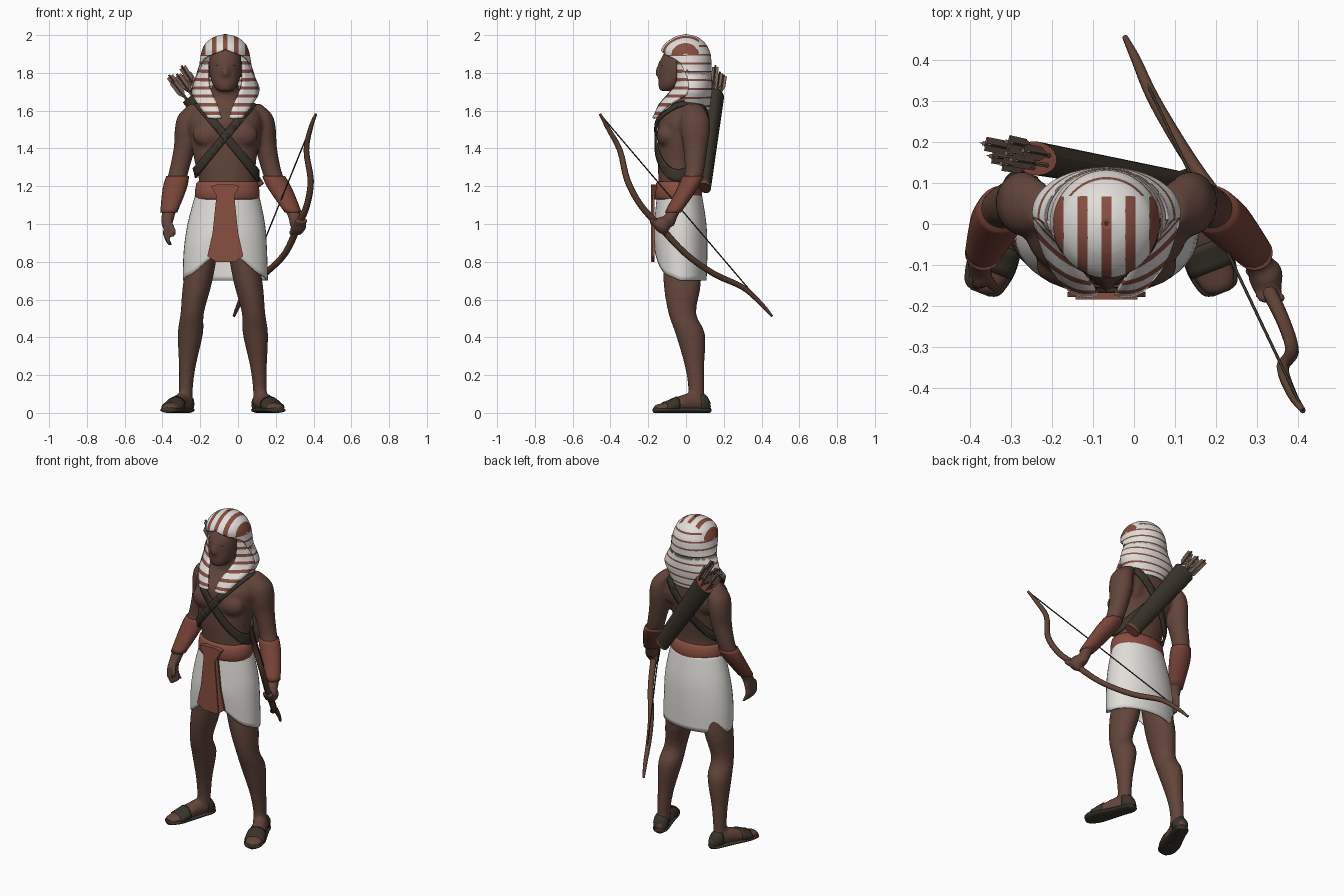
import bpy, bmesh, math
from mathutils import Matrix, Vector

if "Cube" in bpy.data.objects:
    bpy.data.objects.remove(bpy.data.objects["Cube"])

C = -.067  # body centre line
I = Matrix.Identity(4)


def material(name, *rgb):
    m = bpy.data.materials.new(name)
    m.use_nodes = True
    col = [((c / 255 + .055) / 1.055) ** 2.4 for c in rgb] + [1]
    m.diffuse_color = col
    m.node_tree.nodes["Principled BSDF"].inputs["Base Color"].default_value = col
    return m


SKIN = material("brown skin", 98, 69, 58)
LINEN = material("white linen", 226, 223, 218)
RED = material("red cloth", 136, 78, 64)
DARK_RED = material("dark red leather", 120, 68, 55)
LEATHER = material("dark leather", 58, 52, 42)
WOOD = material("bow wood", 96, 67, 53)
FEATHER = material("arrow feather", 118, 97, 83)


def fine(rows, k=4):
    """Smooth interpolation through the given sections."""
    out, ends = [], [rows[0], *rows, rows[-1]]
    for i in range(len(rows) - 1):
        for j in range(k):
            t = j / k
            out.append([q + .5 * t * (r - p + t * (2 * p - 5 * q + 4 * r - s + t * (3 * q - p - 3 * r + s)))
                        for p, q, r, s in zip(*ends[i:i + 4])])
    return out + [list(rows[-1])]


def loft(bm, rows, n=20, M=I, pad=0, caps=True):
    """Ellipse sections (x, y, z, rx, ry); a sixth value opens the front by that angle."""
    is_open = len(rows[0]) > 5
    rings = []
    for x, y, z, rx, ry, *gap in rows:
        g = max(0, gap[0]) if gap else 0
        ring = []
        for i in range(n + is_open):
            a = g - math.pi / 2 + (math.tau - 2 * g) * i / n
            ring.append(bm.verts.new(M @ Vector((x + (rx + pad) * math.cos(a), y + (ry + pad) * math.sin(a), z))))
        rings.append(ring)
    for a, b in zip(rings, rings[1:]):
        for i in range(n):
            j = (i + 1) % len(a)
            bm.faces.new((a[i], a[j], b[j], b[i]))
    if caps and not is_open:
        bm.faces.new(rings[0])
        bm.faces.new(rings[-1])


def ball(bm, loc, size):
    bmesh.ops.create_uvsphere(bm, u_segments=16, v_segments=10, radius=1,
                              matrix=Matrix.Translation(loc) @ Matrix.Diagonal((*size, 1)))


def plate(bm, outline, y, depth):
    f = bm.faces.new([bm.verts.new((C + x, y, z)) for x, z in outline])
    new = bmesh.ops.extrude_face_region(bm, geom=[f])["geom"]
    bmesh.ops.translate(bm, vec=(0, depth, 0), verts=[v for v in new if isinstance(v, bmesh.types.BMVert)])


def cut(bm, co, no, clear=False):
    bmesh.ops.bisect_plane(bm, geom=bm.verts[:] + bm.edges[:] + bm.faces[:], plane_co=co, plane_no=no,
                           clear_outer=clear)


def add(name, bm, mats, rule=None, smooth=True, thick=0):
    bmesh.ops.recalc_face_normals(bm, faces=bm.faces[:])
    for f in bm.faces:
        f.smooth = smooth
        f.material_index = rule(f.calc_center_median()) if rule else 0
    me = bpy.data.meshes.new(name)
    bm.to_mesh(me)
    bm.free()
    for m in mats:
        me.materials.append(m)
    ob = bpy.data.objects.new(name, me)
    bpy.context.collection.objects.link(ob)
    if thick:
        mod = ob.modifiers.new("thickness", "SOLIDIFY")
        mod.thickness, mod.offset = thick, 0
    return ob


# Torso, neck and head
TORSO = fine([(C, -.03, 1.05, .165, .11), (C + .01, -.04, 1.22, .15, .105), (C, -.038, 1.33, .163, .112),
              (C, -.025, 1.45, .185, .122), (C, -.018, 1.55, .195, .126), (C, .008, 1.62, .16, .095),
              (C, .008, 1.665, .095, .07), (C, -.01, 1.76, .06, .06)])
body = bmesh.new()
loft(body, TORSO, 32)
loft(body, fine([(C, -.1, 1.705, .04, .04), (C, -.072, 1.74, .068, .075), (C, -.045, 1.8, .083, .1),
                 (C, -.037, 1.86, .085, .102), (C, -.016, 1.92, .08, .09), (C, -.01, 1.965, .05, .05)]), 24)
loft(body, fine([(C, -.138, 1.785, .018, .02), (C, -.143, 1.8, .02, .022), (C, -.132, 1.86, .009, .012)]), 12)
ball(body, (C, -.125, 1.758), (.028, .02, .014))

for s in (-1, 1):
    # Chest, shoulder blades and ears
    ball(body, (C + s * .085, -.1, 1.47), (.088, .056, .068))
    ball(body, (C + s * .1, .05, 1.52), (.075, .05, .09))
    ball(body, (C + s * .088, -.005, 1.81), (.014, .022, .036))
    # Arms
    out = .11 if s > 0 else .05
    upper = [(C + s * .14, .035, 1.635, .05, .045), (C + s * .192, .046, 1.575, .058, .072),
             (C + s * .206, .05, 1.5, .062, .078), (C + s * .217, .05, 1.4, .057, .064)]
    lower = [(C + s * .25, .042, 1.265, .052, .05), (C + s * (.25 + out * .35), .008, 1.19, .057, .048),
             (C + s * (.25 + out), -.07, 1.06, .038, .036)]
    palm = (C + s * (.26 + out), -.105, .99, .028, .045)
    loft(body, fine(upper + lower + [palm]))
    bracer = bmesh.new()
    loft(bracer, fine(lower)[1:], pad=.007)
    add(("left" if s > 0 else "right") + "_bracer", bracer, [DARK_RED])
    # Legs
    L = -.08
    loft(body, fine([(L + s * .085, -.03, .95, .075, .09), (L + s * .132, -.02, .7, .077, .1),
                     (L + s * .162, -.02, .53, .062, .074), (L + s * .172, .022, .42, .067, .078),
                     (L + s * .188, .045, .25, .045, .052), (L + s * .196, .055, .13, .037, .043),
                     (L + s * .196, .05, .05, .038, .045)]))
    # Feet and sandals
    foot = fine([(0, .03, 0, .02, .025), (0, .05, .03, .038, .045), (0, .055, .1, .042, .052),
                 (0, .046, .17, .048, .044), (0, .032, .24, .054, .028), (0, .026, .3, .04, .018),
                 (0, .022, .315, .015, .01)])
    M = Matrix.Translation((L + s * .18, .125, 0)) @ Matrix.Rotation(s * .37, 4, "Z") @ Matrix.Rotation(math.pi / 2, 4, "X")
    loft(body, foot, 16, M)
    sandal = bmesh.new()
    loft(sandal, [(0, .015, r[2], r[3] + .007, .015) for r in foot], 16, M)
    for a, b in ((1, 7), (13, 18)):
        loft(sandal, foot[a:b], 16, M, .005)
    for v in sandal.verts:
        v.co.z = max(v.co.z, 0)
    add(("left" if s > 0 else "right") + "_sandal", sandal, [LEATHER])

# Relaxed right hand and gripping left hand
hx = C - .31
for i in range(4):
    y = -.142 + .026 * i
    loft(body, fine([(hx, y, 1, .015, .015), (hx - .005, y - .006, .94, .015, .014), (hx + .02, y, .885, .012, .012)]), 10)
loft(body, fine([(hx + .01, -.12, 1.02, .015, .015), (hx + .035, -.15, .97, .014, .014), (hx + .035, -.152, .93, .01, .01)]), 10)
GRIP = Vector((.322, -.14, .995))
ball(body, GRIP + Vector((0, .015, 0)), (.042, .045, .046))
for i in range(4):
    ball(body, GRIP + Vector((.012 - .01 * i, -.04 + .022 * i, .02 - .02 * i)), (.042, .015, .018))

skin = add("body", body, [SKIN])
mod = skin.modifiers.new("blend", "REMESH")
mod.mode, mod.voxel_size, mod.use_smooth_shade = "VOXEL", .011, True
mod = skin.modifiers.new("soften", "SMOOTH")
mod.factor, mod.iterations = .5, 3

# Narrow eyes
eyes = bmesh.new()
for s in (-1, 1):
    ball(eyes, (C + s * .034, -.127, 1.838), (.016, .005, .003))
add("eyes", eyes, [LEATHER])

# Crossed chest straps, sliced from the torso shape
for s, name in ((1, "strap_to_left_hip"), (-1, "strap_to_right_hip")):
    strap = bmesh.new()
    loft(strap, TORSO, 40, pad=.014)
    no = Vector((s * .77, 0, .64))
    mid = Vector((C, 0, 1.465))
    cut(strap, mid + no * .021, no, True)
    cut(strap, mid - no * .021, -no, True)
    cut(strap, (0, 0, 1.65), (0, 0, 1), True)
    add(name, strap, [LEATHER], thick=.012)

# Kilt with a hem that rises at the front
kilt = bmesh.new()
loft(kilt, fine([(C + .01, -.035, 1.17, .16, .112), (C + .005, -.03, 1, .2, .133), (C, -.03, .85, .216, .138),
                 (C, -.028, .7, .22, .132)]), 40, caps=False)
for v in kilt.verts:
    front = max(0, -(v.co.y + .03) / .135)
    v.co.z += max(0, 1 - v.co.z) / .3 * (.02 * min(1, front * 3) + .15 * front ** 4)
add("kilt", kilt, [LINEN], thick=.01)

# Belt, knot and front apron
belt = bmesh.new()
loft(belt, [(C + .01, -.04, z, r, r - .045) for z, r in ((1.13, .165), (1.14, .171), (1.175, .171), (1.215, .164), (1.225, .155))], 40)
add("belt", belt, [RED])
apron = bmesh.new()
plate(apron, [(-.045, 1.17), (.045, 1.17), (.068, .95), (.095, .83), (.05, .8), (-.05, .8), (-.095, .83), (-.068, .95)], -.178, .012)
plate(apron, [(-.028, 1.17), (.028, 1.17), (.058, .8), (-.058, .8)], -.184, .01)
plate(apron, [(-.075, 1.2), (-.04, 1.21), (.04, 1.21), (.075, 1.2), (.035, 1.13), (-.035, 1.13)], -.184, .03)
add("apron", apron, [RED], smooth=False)

# Striped headdress: lengthwise stripes on the crown, level stripes on the sides and back
STEP, PITCH, SHARE = .056, .045, .22


def level(z, share):
    return int((z / PITCH) % 1 < share)


def stripe_levels(bm, share):
    for k in range(34, 45):
        for edge in (k, k + share):
            cut(bm, (0, 0, edge * PITCH), (0, 0, 1))


def hood_rule(c):
    if c.z > 1.895 and c.y < .065:
        return int(((c.x - C) / STEP + .21) % 1 < .42)
    return level(c.z, SHARE) if c.z < 1.96 else 0


hood = bmesh.new()
loft(hood, fine([(C, 0, 2, .004, .004, 0), (C, 0, 1.986, .058, .058, 0), (C, -.003, 1.955, .1, .1, 0),
                 (C, -.005, 1.925, .116, .12, 0), (C, 0, 1.9, .124, .125, .5), (C, .005, 1.865, .13, .124, 1.15),
                 (C, .01, 1.8, .142, .12, 1.45), (C, .028, 1.72, .176, .106, 1.45), (C, .028, 1.66, .155, .1, 1.2),
                 (C, .035, 1.6, .115, .085, 1.3)]), 48)
bmesh.ops.remove_doubles(hood, verts=hood.verts[:], dist=.0005)
for k in range(-3, 4):
    for edge in (-.21, .21):
        cut(hood, (C + (k + edge) * STEP, 0, 0), (1, 0, 0))
cut(hood, (0, .065, 0), (0, 1, 0))
cut(hood, (0, 0, 1.895), (0, 0, 1))
stripe_levels(hood, SHARE)
add("headdress", hood, [LINEN, RED], hood_rule, thick=.01)

# Front lappets: inner edge (x, y), outer edge (x, y), height
LAPPET = fine([(.088, -.045, .127, .005, 1.86), (.086, -.05, .162, .015, 1.75), (.068, -.09, .174, .005, 1.69),
               (.04, -.14, .142, -.09, 1.63), (.02, -.168, .09, -.16, 1.56)])
for s, name in ((1, "left_lappet"), (-1, "right_lappet")):
    lap = bmesh.new()
    rows = []
    for x0, y0, x1, y1, z in LAPPET:
        rows.append([lap.verts.new((C + s * (x0 + (x1 - x0) * t / 4), y0 + (y1 - y0) * t / 4 - .01 * math.sin(t * math.pi / 4), z))
                     for t in range(5)])
    for a, b in zip(rows, rows[1:]):
        for i in range(4):
            lap.faces.new((a[i], a[i + 1], b[i + 1], b[i]))
    stripe_levels(lap, .38)
    add(name, lap, [LINEN, RED], lambda c: level(c.z, .38), thick=.012)

# Quiver and arrows on the back
base, mouth = Vector((.1, .1, 1.19)), Vector((-.24, .16, 1.68))
axis = mouth - base
Q = Matrix.Translation(base) @ axis.to_track_quat("Z", "Y").to_matrix().to_4x4()
top = axis.length
quiver = bmesh.new()
loft(quiver, [(0, 0, top * t, .031 + .01 * t, .046 + .018 * t) for t in (0, .03, .3, .6, .98, 1)], 20, Q)
add("quiver", quiver, [LEATHER, DARK_RED], lambda c: int(not .02 < (c - base).dot(axis) / top ** 2 < .995), smooth=False)
arrows = bmesh.new()
for i in range(7):
    a = i * math.tau / 6
    r = .03 if i < 6 else 0
    x, y, end = r * .7 * math.cos(a), r * 1.3 * math.sin(a), top + .14 + .025 * math.sin(i * 2)
    loft(arrows, [(x, y, top - .1, .006, .006), (x * 1.3, y * 1.3, end, .006, .006)], 6, Q)
    for w, d in ((.02, .003), (.003, .02)):
        loft(arrows, [(x * 1.2, y * 1.2, end - .11, .003, .003), (x * 1.2, y * 1.2, end - .08, w, d),
                      (x * 1.3, y * 1.3, end - .01, w, d)], 6, Q)
add("arrows", arrows, [FEATHER], smooth=False)


# Bow and string
def rod(name, points, depth, mat):
    cu = bpy.data.curves.new(name, "CURVE")
    cu.dimensions, cu.bevel_depth, cu.bevel_resolution, cu.use_fill_caps = "3D", depth, 2, True
    sp = cu.splines.new("POLY")
    sp.points.add(len(points) - 1)
    for p, (x, y, z, r) in zip(sp.points, points):
        p.co, p.radius = (x, y, z, 1), r
    sp.use_smooth = True
    cu.materials.append(mat)
    bpy.context.collection.objects.link(bpy.data.objects.new(name, cu))


BOW = [(.412, -.455, 1.582, .4), (.385, -.415, 1.51, .7), (.362, -.35, 1.39, .9), (.385, -.31, 1.23, 1),
       (.365, -.24, 1.1, 1), (.322, -.15, 1, 1.1), (.25, -.005, .845, 1), (.14, .15, .735, 1),
       (.05, .3, .665, .9), (.005, .4, .575, .7), (-.022, .455, .512, .4)]
rod("bow", fine(BOW), .017, WOOD)
rod("bow_string", [BOW[0], BOW[-1]], .009, LEATHER)
